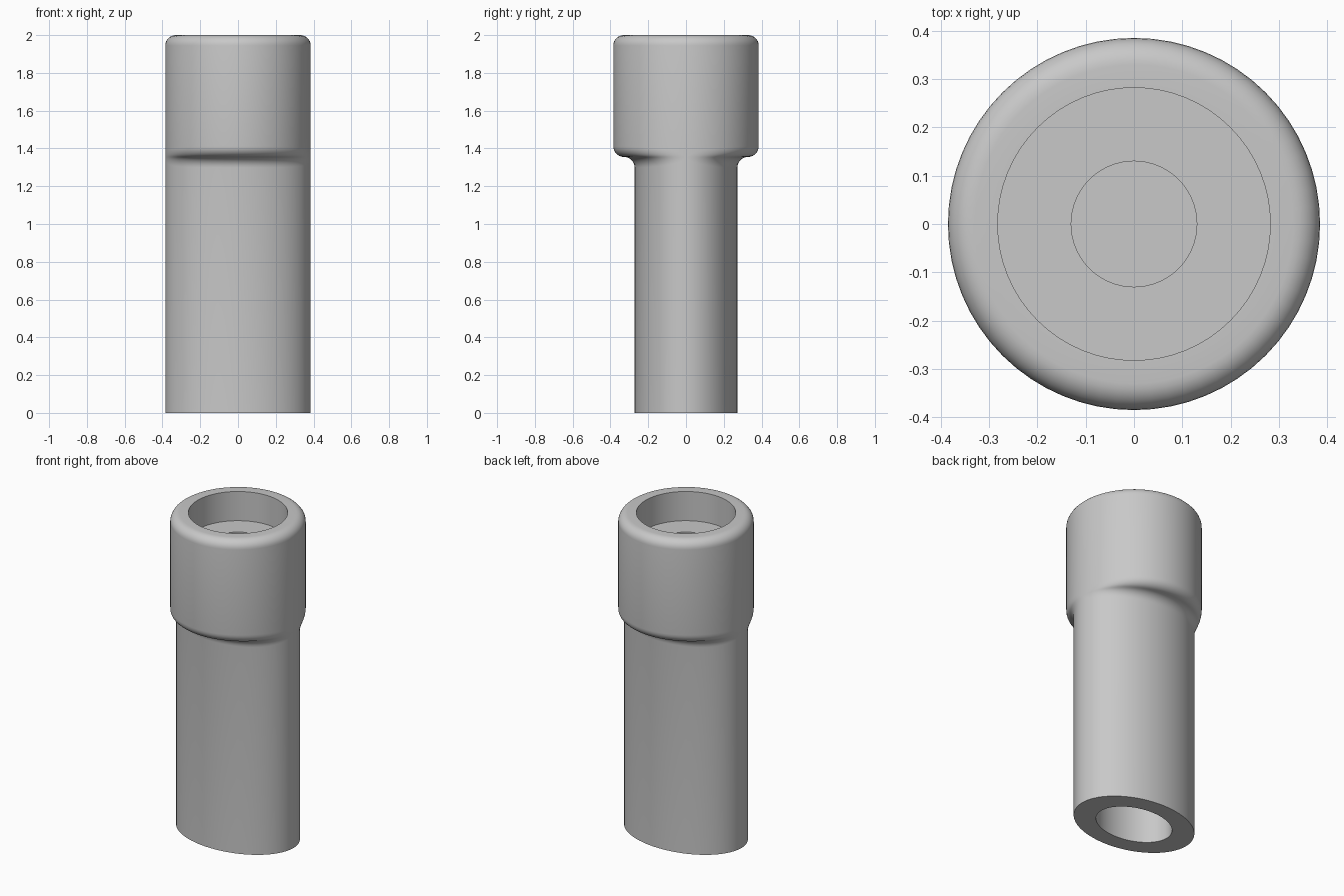
import bpy, bmesh
from math import sin, cos, acos, pi

cube = bpy.data.objects.get("Cube")
if cube:
    bpy.data.objects.remove(cube)

SIDES = 64
HEAD_R, TUBE_B = 0.385, 0.272     # round head radius, short half-width of oval tube
STEP_Z, STEP_R = 1.355, (HEAD_R - TUBE_B) / 2
TOP, ROUND = 2.0, 0.055           # height and rim rounding


def oval(a, b, z):
    return [(a * cos(2 * pi * i / SIDES), b * sin(2 * pi * i / SIDES), z)
            for i in range(SIDES)]


def shoulder(f, upper):
    """Ring of the S-shaped blend between oval tube and round head."""
    ring = []
    for i in range(SIDES):
        t = 2 * pi * i / SIDES
        depth = (HEAD_R - TUBE_B) * abs(sin(t))
        end = acos(max(-1, 1 - depth / (2 * STEP_R)))
        a = f * end
        rise = STEP_R * (sin(end) - sin(a))
        out = STEP_R * (1 - cos(a))
        if upper:
            out = depth - out
        side = 1 if sin(t) >= 0 else -1
        z = STEP_Z + (rise if upper else -rise)
        ring.append((HEAD_R * cos(t), TUBE_B * sin(t) + side * out, z))
    return ring


# Oval socket and oval tube
rings = [oval(0.243, 0.171, 1.2), oval(0.243, 0.171, 0), oval(HEAD_R, TUBE_B, 0)]
# Shoulder under the head
n = 7
rings += [shoulder(k / n, False) for k in range(n + 1)]
rings += [shoulder(k / n, True) for k in range(n - 1, -1, -1)]
# Round head with softened rim
for k in range(n + 1):
    a = k / n * pi / 2
    r = HEAD_R - ROUND * (1 - cos(a))
    rings.append(oval(r, r, TOP - ROUND * (1 - sin(a))))
# Recess and small centre hole
for r, z in ((0.282, TOP), (0.282, 1.817), (0.13, 1.817), (0.13, 1.5)):
    rings.append(oval(r, r, z))

# Skin the rings
bm = bmesh.new()
loops = [[bm.verts.new(p) for p in ring] for ring in rings]
for low, high in zip(loops, loops[1:]):
    for i in range(SIDES):
        j = (i + 1) % SIDES
        bm.faces.new((low[i], low[j], high[j], high[i]))
bm.faces.new(loops[0])
bm.faces.new(loops[-1])
bmesh.ops.remove_doubles(bm, verts=bm.verts, dist=0.00001)
bmesh.ops.recalc_face_normals(bm, faces=bm.faces)
mesh = bpy.data.meshes.new("adapter_body")
bm.to_mesh(mesh)
bm.free()

grey = bpy.data.materials.new("light_grey")
grey.use_nodes = True
colour = (0.58, 0.58, 0.58, 1)
grey.diffuse_color = colour
grey.node_tree.nodes["Principled BSDF"].inputs["Base Color"].default_value = colour
mesh.materials.append(grey)

body = bpy.data.objects.new("adapter_body", mesh)
bpy.context.collection.objects.link(body)
bpy.ops.object.select_all(action='DESELECT')
body.select_set(True)
bpy.context.view_layer.objects.active = body
bpy.ops.object.shade_smooth_by_angle(angle=pi / 5)
